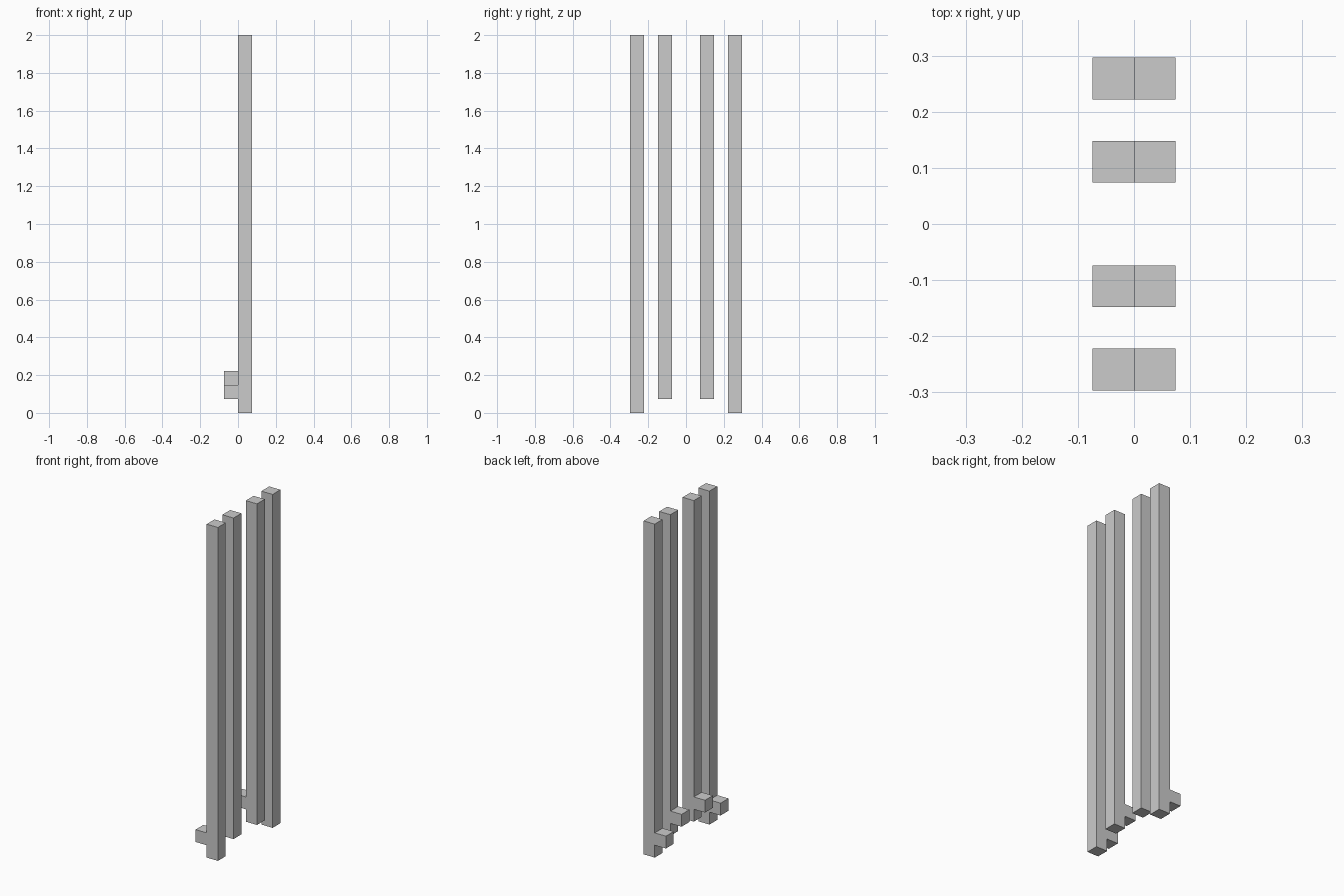
import bpy, bmesh

if "Cube" in bpy.data.objects:
    bpy.data.objects.remove(bpy.data.objects["Cube"])

U = 2 / 27  # grid unit: thickness of every bar


def hooked_bar(name, y, bottom, peg):
    """Side profile (bar with a peg on its -x side) extruded one unit along y."""
    profile = [(0, bottom), (1, bottom), (1, 27), (0, 27),
               (0, peg + 1), (-1, peg + 1), (-1, peg), (0, peg)]
    if bottom == peg:
        profile = profile[1:-1]
    bm = bmesh.new()
    face = bm.faces.new([bm.verts.new((x * U, y * U, z * U)) for x, z in profile])
    ext = bmesh.ops.extrude_face_region(bm, geom=[face])
    verts = [v for v in ext["geom"] if isinstance(v, bmesh.types.BMVert)]
    bmesh.ops.translate(bm, verts=verts, vec=(0, U, 0))
    bmesh.ops.recalc_face_normals(bm, faces=bm.faces)
    mesh = bpy.data.meshes.new(name)
    bm.to_mesh(mesh)
    bm.free()
    bpy.context.collection.objects.link(bpy.data.objects.new(name, mesh))


# Long outer bars with low pegs, shorter inner bars with higher pegs
for side, outer_y, inner_y in (("front", -4, -2), ("back", 3, 1)):
    hooked_bar(side + "_outer_bar", outer_y, 0, 1)
    hooked_bar(side + "_inner_bar", inner_y, 1, 2)
